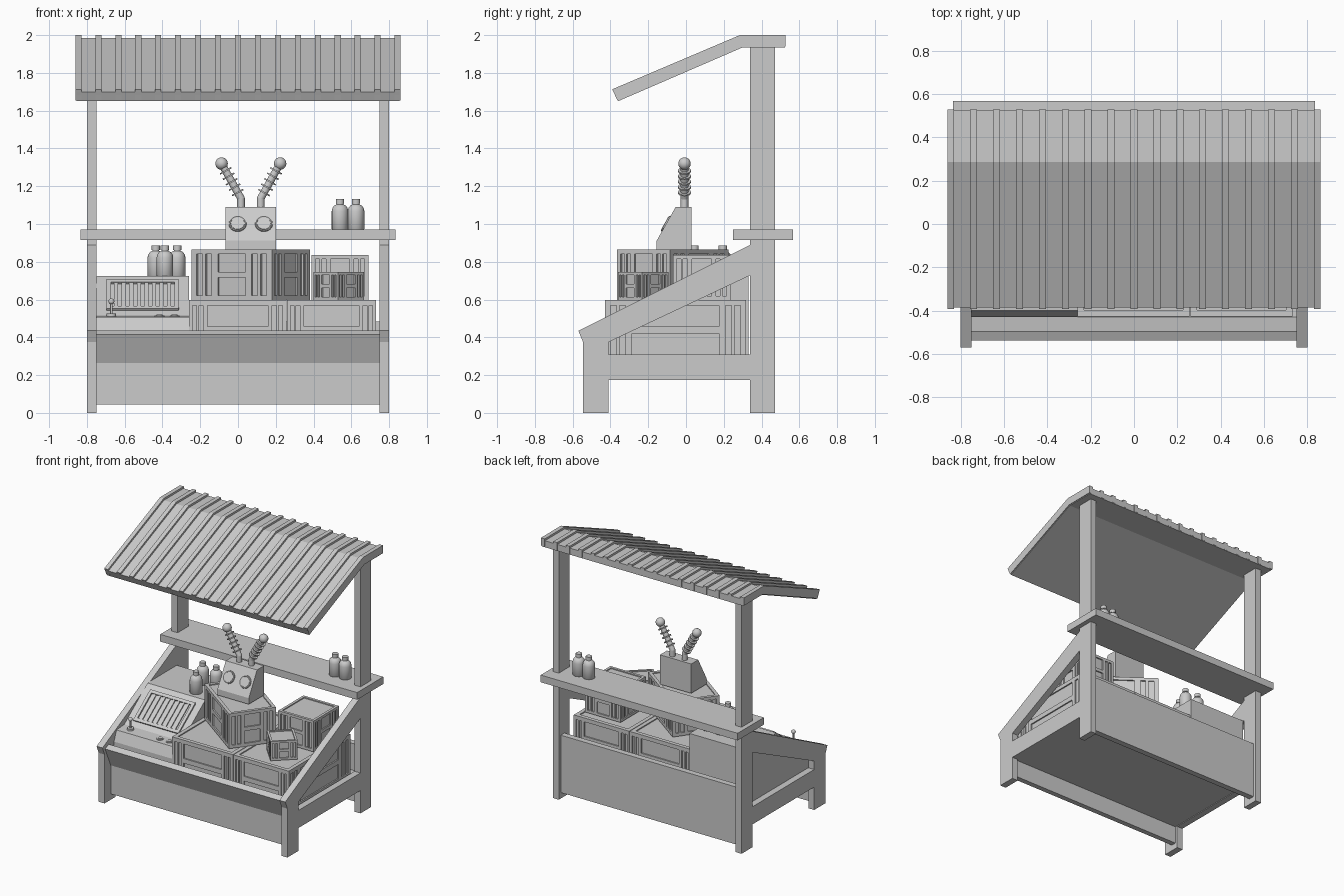
import bpy, bmesh, math
from mathutils import Matrix, Vector

if "Cube" in bpy.data.objects:
    bpy.data.objects.remove(bpy.data.objects["Cube"])

def finish(name, bm, smooth=False):
    bmesh.ops.recalc_face_normals(bm, faces=bm.faces)
    me = bpy.data.meshes.new(name)
    bm.to_mesh(me)
    bm.free()
    ob = bpy.data.objects.new(name, me)
    bpy.context.collection.objects.link(ob)
    if smooth:
        bpy.ops.object.select_all(action='DESELECT')
        ob.select_set(True)
        bpy.context.view_layer.objects.active = ob
        bpy.ops.object.shade_smooth_by_angle(angle=math.radians(40))
    return ob

def add_box(bm, lo, hi, mat=Matrix()):
    lo, hi = Vector(lo), Vector(hi)
    m = mat @ Matrix.Translation((lo + hi) / 2) @ Matrix.Diagonal((*(hi - lo), 1))
    bmesh.ops.create_cube(bm, size=1, matrix=m)

def box(name, lo, hi):
    bm = bmesh.new()
    add_box(bm, lo, hi)
    return finish(name, bm)

def add_prism(bm, pts, x0, x1):
    a = [bm.verts.new((x0, y, z)) for y, z in pts]
    b = [bm.verts.new((x1, y, z)) for y, z in pts]
    bm.faces.new(a)
    bm.faces.new(b)
    for i in range(len(a)):
        j = (i + 1) % len(a)
        bm.faces.new((a[i], a[j], b[j], b[i]))

def prism(name, pts, x0, x1):
    bm = bmesh.new()
    add_prism(bm, pts, x0, x1)
    return finish(name, bm)

def add_rod(bm, p, q, r, r2=None, seg=16):
    p, q = Vector(p), Vector(q)
    rot = (q - p).to_track_quat('Z', 'Y').to_matrix().to_4x4()
    bmesh.ops.create_cone(bm, cap_ends=True, segments=seg, radius1=r, radius2=r if r2 is None else r2,
                          depth=(q - p).length, matrix=Matrix.Translation((p + q) / 2) @ rot)

# side frames: post, front leg, rail and sloping brace
for s, side in ((-1, "left"), (1, "right")):
    x0, x1 = s * .75, s * .80
    prism(side + "_post", [(.34, 0), (.47, 0), (.47, 1.95), (.34, 1.95)], x0, x1)
    prism(side + "_front_leg", [(-.545, 0), (-.41, 0), (-.41, .378), (-.545, .378)], x0, x1)
    prism(side + "_rail", [(-.41, .175), (.34, .175), (.34, .31), (-.41, .31)], x0, x1)
    prism(side + "_brace", [(-.545, .375), (-.41, .375), (.34, .728), (.34, .89), (-.57, .435)], x0, x1)

# tray
box("tray_floor", (-.75, -.44, .18), (.75, .41, .28))
box("front_board", (-.75, -.47, .045), (.75, -.43, .275))
prism("tilted_lip", [(-.472, .265), (-.43, .285), (-.495, .435), (-.538, .415)], -.75, .75)
box("back_board", (-.75, .40, .045), (.75, .445, .485))
box("shelf", (-.835, .25, .915), (.835, .567, .97))

# corrugated roof
prism("roof_sheet", [(-.385, 1.70), (.287, 1.985), (.525, 1.985), (.525, 1.935),
                     (.30, 1.935), (-.36, 1.65)], -.855, .855)
bm = bmesh.new()
for i in range(17):
    x = -.845 + i * 1.69 / 16
    add_prism(bm, [(-.391, 1.713), (.285, 2.0), (.527, 2.0), (.527, 1.94),
                   (.30, 1.94), (-.363, 1.655)], x - .016, x + .016)
finish("roof_ribs", bm)

# crates: recessed core with slatted faces and a raised rim
def crate(name, cx, cy, z0, w, d, h, rot=0, e=.024, pan=.34):
    bm = bmesh.new()
    M = Matrix.Translation((cx, cy, z0)) @ Matrix.Rotation(math.radians(rot), 4, 'Z')
    t = .01
    add_box(bm, (-w/2 + t, -d/2 + t, 0), (w/2 - t, d/2 - t, h - .008), M)
    for k in range(4):
        fw, fd = (w, d) if k % 2 == 0 else (d, w)
        F = M @ Matrix.Rotation(k * math.pi / 2, 4, 'Z')
        y0, y1 = -fd/2, -fd/2 + t + .001
        side = (1 - pan) / 2 * fw
        def bar(xa, xb, za, zb):
            add_box(bm, (xa, y0, za), (xb, y1, zb), F)
        bar(-fw/2, fw/2, 0, e)
        add_box(bm, (-fw/2, y0, h - e), (fw/2, y0 + e, h), F)
        bar(-pan*fw/2, pan*fw/2, h/2 - e*.6, h/2 + e*.6)
        for s in (-1, 1):
            for f0, f1 in ((0, .2), (.42, .54), (.76, 1)):
                a, b = sorted((s * (fw/2 - f0*side), s * (fw/2 - f1*side)))
                bar(a, b, e, h - e)
    finish(name, bm)

crate("lower_crate_left", -.002, -.055, .28, .515, .745, .318, e=.03, pan=.62)
crate("lower_crate_right", .495, -.055, .28, .47, .745, .318, e=.03, pan=.62)
crate("turned_crate", .0675, -.07, .598, .526, .345, .267, -36)
crate("right_crate", .54, .083, .598, .30, .305, .237, e=.02)
crate("small_crate", .533, -.227, .598, .19, .19, .147, 43, e=.016)

# control console
prism("console_body", [(-.43, .28), (-.43, .43), (-.40, .508), (-.305, .515), (-.025, .725),
                       (.33, .725), (.33, .28)], -.75, -.26)
ang = math.atan2(.21, .28)
S = Matrix.Translation((-.505, -.165, .62)) @ Matrix.Rotation(ang, 4, 'X')
bm = bmesh.new()
for s in (-1, 1):
    add_box(bm, (-.19, s*.118 - .012, -.01), (.19, s*.118 + .012, .012), S)
    add_box(bm, (s*.18 - .012, -.12, -.01), (s*.18 + .012, .12, .012), S)
for i in range(8):
    x = -.14 + i * .04
    add_box(bm, (x - .011, -.11, -.01), (x + .011, .11, .008), S)
finish("console_grille", bm)
bm = bmesh.new()
add_rod(bm, (-.67, -.345, .505), (-.67, -.345, .525), .025)
add_rod(bm, (-.67, -.345, .52), (-.67, -.345, .59), .007, seg=10)
bmesh.ops.create_uvsphere(bm, u_segments=14, v_segments=8, radius=.016,
                          matrix=Matrix.Translation((-.67, -.345, .59)))
finish("console_lever", bm, True)
bm = bmesh.new()
for x in (-.415, -.335):
    add_rod(bm, (x, -.35, .505), (x, -.35, .516), .026)
    add_rod(bm, (x, -.35, .51), (x, -.35, .52), .016)
finish("console_buttons", bm, True)

# bottles
def bottle(name, x, y, z):
    bm = bmesh.new()
    prof = [(0, 0), (.04, 0), (.044, .005), (.044, .1), (.04, .117), (.03, .13), (.018, .136),
            (.018, .14), (.022, .14), (.022, .165), (0, .165)]
    vs = [bm.verts.new((x + r, y, z + h)) for r, h in prof]
    es = [bm.edges.new(p) for p in zip(vs, vs[1:])]
    bmesh.ops.spin(bm, geom=vs + es, cent=(x, y, z), axis=(0, 0, 1), angle=2*math.pi, steps=20)
    bmesh.ops.remove_doubles(bm, verts=bm.verts, dist=1e-5)
    finish(name, bm, True)

for i, p in enumerate([(-.435, .195, .722), (-.387, .045, .722), (-.322, .195, .722),
                       (.54, .405, .968), (.625, .405, .968)]):
    bottle("bottle_%d" % (i + 1), *p)

# wedge head with round eyes
prism("head", [(-.155, .865), (-.155, .912), (-.055, 1.09), (.03, 1.09), (.03, .865)], -.065, .20)
n = Vector((0, -.178, .1)).normalized()
tilt = n.to_track_quat('Z', 'Y').to_matrix().to_4x4()
for i, x in enumerate((-.002, .137)):
    c = Vector((x, -.105, 1.0))
    bm = bmesh.new()
    add_rod(bm, c - n*.01, c + n*.008, .036, seg=24)
    ring = [(.041 + .006*math.cos(a), .009*math.sin(a)) for a in (k*math.pi/4 for k in range(8))]
    vs = [bm.verts.new(Matrix.Translation(c) @ tilt @ Vector((r, 0, h))) for r, h in ring]
    es = [bm.edges.new((vs[k], vs[(k+1) % 8])) for k in range(8)]
    bmesh.ops.spin(bm, geom=vs + es, cent=c, axis=n, angle=2*math.pi, steps=24)
    bmesh.ops.remove_doubles(bm, verts=bm.verts, dist=1e-5)
    finish("eye_%d" % (i + 1), bm, True)

# coiled antennas with ball tips
for s, side in ((-1, "left"), (1, "right")):
    base = Vector((.068 + s*.052, -.008, 1.085))
    bend, tip = base + Vector((0, 0, .05)), Vector((.068 + s*.155, -.008, 1.32))
    bm = bmesh.new()
    add_rod(bm, base, bend, .02)
    bmesh.ops.create_uvsphere(bm, u_segments=16, v_segments=8, radius=.02, matrix=Matrix.Translation(bend))
    add_rod(bm, bend, tip, .02)
    bmesh.ops.create_uvsphere(bm, u_segments=20, v_segments=12, radius=.033, matrix=Matrix.Translation(tip))
    d = (tip - bend).normalized()
    for k in range(5):
        c = bend.lerp(tip, .17 + k*.155)
        add_rod(bm, c - d*.004, c + d*.004, .034, seg=20)
    finish(side + "_antenna", bm, True)
